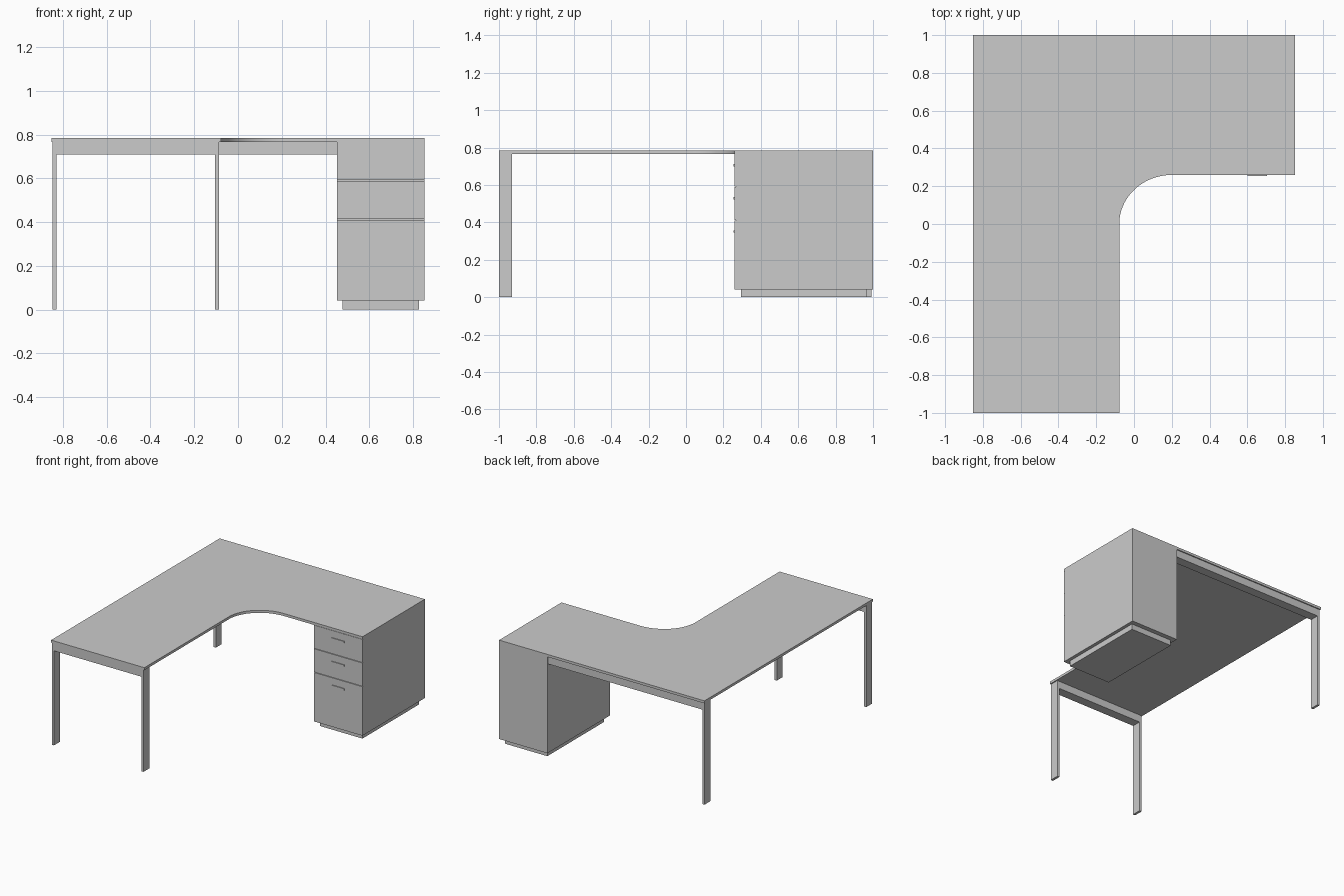
import bpy, bmesh, math

if "Cube" in bpy.data.objects:
    bpy.data.objects.remove(bpy.data.objects["Cube"])

TOP_Z, UNDER_Z = 0.785, 0.766
X, Y = 0.853, 1.0


def new_object(name, bm):
    bmesh.ops.recalc_face_normals(bm, faces=bm.faces)
    mesh = bpy.data.meshes.new(name)
    bm.to_mesh(mesh)
    bm.free()
    ob = bpy.data.objects.new(name, mesh)
    bpy.context.collection.objects.link(ob)
    return ob


def box(name, x0, x1, y0, y1, z0, z1):
    bm = bmesh.new()
    bmesh.ops.create_cube(bm, size=1)
    for v in bm.verts:
        v.co.x = x0 + (v.co.x + 0.5) * (x1 - x0)
        v.co.y = y0 + (v.co.y + 0.5) * (y1 - y0)
        v.co.z = z0 + (v.co.z + 0.5) * (z1 - z0)
    return new_object(name, bm)


# L-shaped desktop with a rounded inner corner
outline = [(-X, Y), (-X, -Y), (-0.078, -Y)]
steps = 24
for i in range(steps + 1):
    a = math.pi - i / steps * math.pi / 2
    outline.append((0.202 + 0.28 * math.cos(a), 0.26 * math.sin(a)))
outline += [(X, 0.26), (X, Y)]
bm = bmesh.new()
face = bm.faces.new([bm.verts.new((x, y, UNDER_Z)) for x, y in outline])
ext = bmesh.ops.extrude_face_region(bm, geom=[face])
bmesh.ops.translate(bm, vec=(0, 0, TOP_Z - UNDER_Z),
                    verts=[v for v in ext["geom"] if isinstance(v, bmesh.types.BMVert)])
new_object("desktop", bm)
bpy.context.view_layer.objects.active = bpy.data.objects["desktop"]
bpy.data.objects["desktop"].select_set(True)
bpy.ops.object.shade_smooth_by_angle(angle=math.radians(30))

# Legs and the beams joining them
LEG_W, BEAM_Z = 0.018, 0.71
LX = -0.848
for name, x, y in [("front_left_leg", LX, -0.999),
                   ("front_right_leg", -0.104, -0.999),
                   ("back_left_leg", LX, 0.922)]:
    box(name, x, x + LEG_W, y, y + 0.07, 0, UNDER_Z)
box("front_beam", LX + LEG_W, -0.104, -0.999, -0.929, BEAM_Z, UNDER_Z)
box("back_beam", LX + LEG_W, 0.452, 0.922, 0.992, BEAM_Z, UNDER_Z)

# Drawer cabinet on a recessed plinth
CX0, CX1 = 0.452, X
box("cabinet_body", CX0, CX1, 0.268, Y, 0.042, UNDER_Z)
box("cabinet_plinth", CX0 + 0.025, CX1 - 0.025, 0.295, 0.965, 0, 0.042)

# Drawer fronts with slim gaps, and a small pull on each
levels = [0.042, 0.411, 0.589, UNDER_Z]
for i, (lo, hi) in enumerate(zip(levels, levels[1:])):
    box(f"drawer_front_{i + 1}", CX0, CX1, 0.259, 0.268,
        lo + (0.003 if i else 0), hi - 0.001)
    z = hi - 0.06
    box(f"drawer_pull_{i + 1}", 0.6, 0.705, 0.253, 0.26, z - 0.006, z + 0.006)
